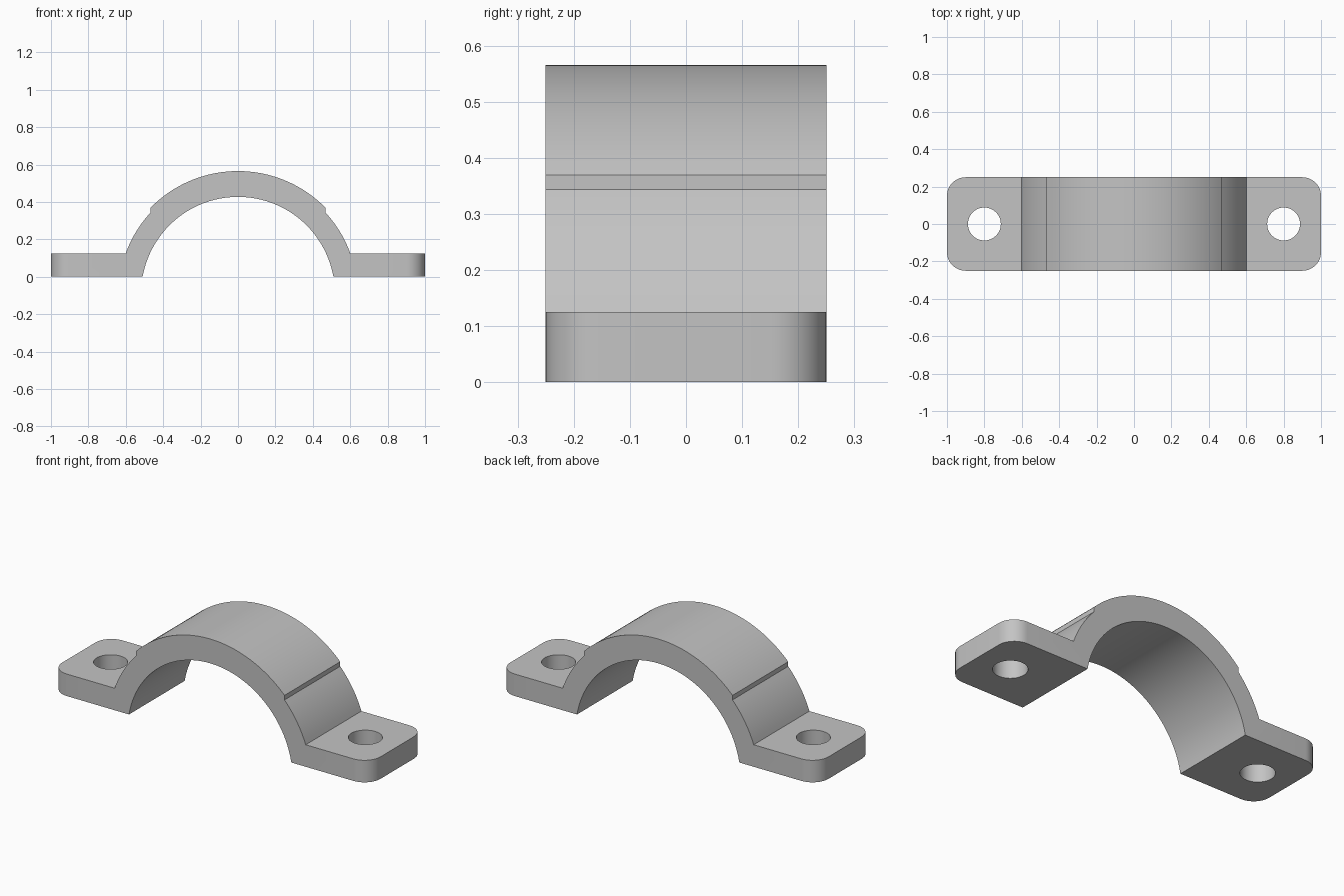
import bpy, bmesh
from math import sin, cos, asin, sqrt, radians

cube = bpy.data.objects.get("Cube")
if cube:
    bpy.data.objects.remove(cube, do_unlink=True)

# Key dimensions
HALF_DEPTH = 0.25
FOOT_TOP = 0.125
ARC_Z = -0.091          # shared centre of all arcs, just below the base
R_INNER, R_LOWER, R_UPPER = 0.518, 0.638, 0.656
STEP_X = 0.467
HOLE_X, HOLE_R = 0.8, 0.088
CORNER_R = 0.1

grey = bpy.data.materials.new("plain_grey")
grey.use_nodes = True
colour = (0.55, 0.55, 0.55, 1)
grey.diffuse_color = colour
grey.node_tree.nodes["Principled BSDF"].inputs["Base Color"].default_value = colour


def arc(radius, start, end, steps):
    """Points on an arc, angles measured from straight up towards +x."""
    angles = [start + (end - start) * i / steps for i in range(steps + 1)]
    return [(radius * sin(a), ARC_Z + radius * cos(a)) for a in angles]


# Strap outline: crown, stepped shoulders, feet and inner arch
crown = asin(STEP_X / R_UPPER)
shoulder = asin(STEP_X / R_LOWER)
foot_x = sqrt(R_LOWER ** 2 - (FOOT_TOP - ARC_Z) ** 2)
ankle = asin(foot_x / R_LOWER)
inner = asin(sqrt(R_INNER ** 2 - ARC_Z ** 2) / R_INNER)
right_side = arc(R_LOWER, shoulder, ankle, 10) + [(1, FOOT_TOP), (1, 0)]
left_side = [(-x, z) for x, z in reversed(right_side)]
outline = arc(R_UPPER, -crown, crown, 40) + right_side + arc(R_INNER, inner, -inner, 56) + left_side

# Extrude the outline through the depth
bm = bmesh.new()
face = bm.faces.new([bm.verts.new((x, -HALF_DEPTH, z)) for x, z in outline])
result = bmesh.ops.extrude_face_region(bm, geom=[face])
moved = [v for v in result["geom"] if isinstance(v, bmesh.types.BMVert)]
bmesh.ops.translate(bm, verts=moved, vec=(0, 2 * HALF_DEPTH, 0))
bmesh.ops.recalc_face_normals(bm, faces=bm.faces)

# Round the four vertical foot corners
corners = [e for e in bm.edges
           if all(abs(v.co.x) > 0.999 for v in e.verts)
           and abs(e.verts[0].co.z - e.verts[1].co.z) > 0.1]
bmesh.ops.bevel(bm, geom=corners, offset=CORNER_R, segments=12, profile=0.5, affect='EDGES')
mesh = bpy.data.meshes.new("clamp_strap")
bm.to_mesh(mesh)
bm.free()
mesh.materials.append(grey)
strap = bpy.data.objects.new("clamp_strap", mesh)
bpy.context.collection.objects.link(strap)

# Bolt holes
bpy.ops.object.select_all(action='DESELECT')
for side, name in ((1, "left"), (-1, "right")):
    bpy.ops.mesh.primitive_cylinder_add(vertices=48, radius=HOLE_R, depth=0.4,
                                        location=(side * HOLE_X, 0, FOOT_TOP / 2))
    cutter = bpy.context.object
    cutter.name = name + "_hole_cutter"
    cutter.hide_render = True
    cutter.data.materials.append(grey)
    cut = strap.modifiers.new(name + "_bolt_hole", 'BOOLEAN')
    cut.object = cutter
    cut.operation = 'DIFFERENCE'
    cut.solver = 'EXACT'
    bpy.context.view_layer.objects.active = strap
    bpy.ops.object.modifier_apply(modifier=cut.name)
    bpy.data.objects.remove(cutter, do_unlink=True)

strap.select_set(True)
bpy.context.view_layer.objects.active = strap
bpy.ops.object.shade_smooth_by_angle(angle=radians(20))
